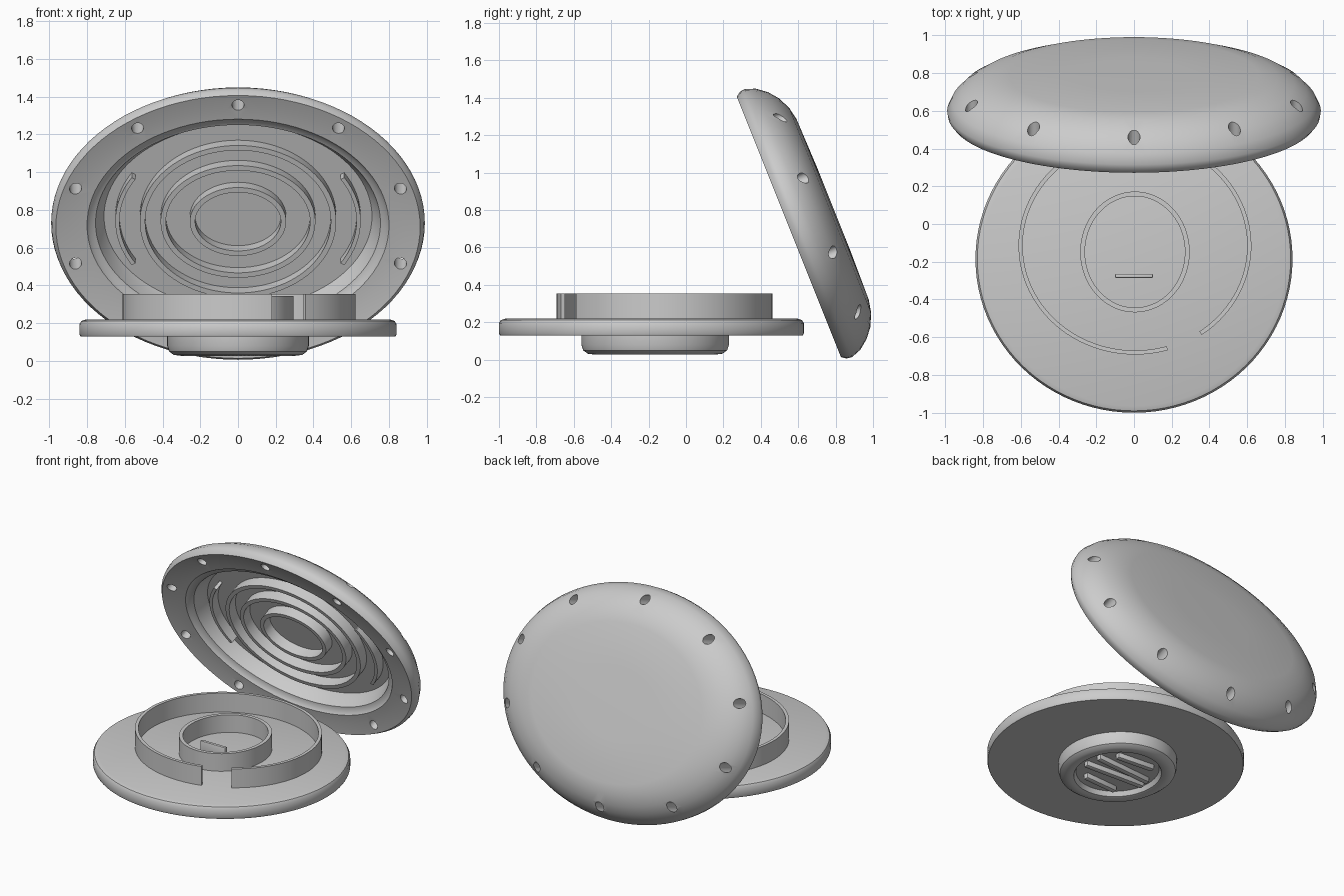
import bpy, bmesh
from math import cos, sin, pi, radians
from mathutils import Matrix

if "Cube" in bpy.data.objects:
    bpy.data.objects.remove(bpy.data.objects["Cube"])

N = 96
LID = Matrix.Translation((0, 0.55, 0.71)) @ Matrix.Rotation(radians(111.8), 4, 'X')


def finish(name, bm, matrix, angle=35):
    bmesh.ops.recalc_face_normals(bm, faces=bm.faces)
    me = bpy.data.meshes.new(name)
    bm.to_mesh(me)
    bm.free()
    ob = bpy.data.objects.new(name, me)
    bpy.context.collection.objects.link(ob)
    ob.matrix_world = matrix
    smooth(ob, angle)
    return ob


def smooth(ob, angle=35):
    bpy.ops.object.select_all(action='DESELECT')
    ob.select_set(True)
    bpy.context.view_layer.objects.active = ob
    bpy.ops.object.shade_smooth_by_angle(angle=radians(angle))


def revolve(name, profile, matrix):
    """Elliptical turned solid; profile rows are (x radius, y radius, z)."""
    bm = bmesh.new()
    rings = [[bm.verts.new((rx * cos(2 * pi * i / N), ry * sin(2 * pi * i / N), z))
              for i in range(N)] for rx, ry, z in profile]
    for a, b in zip(rings, rings[1:]):
        for i in range(N):
            j = (i + 1) % N
            bm.faces.new((a[i], a[j], b[j], b[i]))
    bm.faces.new(rings[0])
    bm.faces.new(rings[-1])
    return finish(name, bm, matrix)


def wall(name, rx, ry, t, z0, z1, matrix, a0=0, a1=360):
    """Thin upright elliptical wall, complete or only an arc."""
    bm = bmesh.new()
    full = a1 - a0 >= 360
    n = max(10, int(N * (a1 - a0) / 360))
    rows = []
    for i in range(n if full else n + 1):
        a = radians(a0 + (a1 - a0) * i / n)
        rows.append([bm.verts.new((x * cos(a), y * sin(a), z)) for x, y, z in
                     ((rx, ry, z0), (rx, ry, z1), (rx - t, ry - t, z1), (rx - t, ry - t, z0))])
    pairs = list(zip(rows, rows[1:]))
    if full:
        pairs.append((rows[-1], rows[0]))
    else:
        bm.faces.new(rows[0])
        bm.faces.new(rows[-1])
    for a, b in pairs:
        for k in range(4):
            m = (k + 1) % 4
            bm.faces.new((a[k], a[m], b[m], b[k]))
    return finish(name, bm, matrix)


def bar(name, loc, size, turn=0):
    bm = bmesh.new()
    bmesh.ops.create_cube(bm, size=1, matrix=Matrix.Diagonal((*size, 1)))
    bmesh.ops.bevel(bm, geom=bm.edges[:], offset=min(size) * 0.25, segments=2,
                    affect='EDGES', profile=0.5)
    return finish(name, bm, Matrix.Translation(loc) @ Matrix.Rotation(radians(turn), 4, 'Z'))


# Base plate with softened upper rim
revolve("base_plate", [(0.835, 0.81, 0.13), (0.84, 0.815, 0.14), (0.84, 0.815, 0.195),
                       (0.83, 0.805, 0.212), (0.805, 0.78, 0.22)],
        Matrix.Translation((0, -0.185, 0)))

# Walls standing on the base
wall("outer_wall", 0.617, 0.577, 0.022, 0.2, 0.355, Matrix.Translation((0.005, -0.115, 0)),
     -55, 286.4)
wall("inner_wall", 0.29, 0.32, 0.025, 0.2, 0.345, Matrix.Translation((0.005, -0.148, 0)))
bar("centre_tab", (0, -0.275, 0.26), (0.2, 0.022, 0.12))

# Foot boss below the base, hollowed, with ribs in the hollow
revolve("foot_boss", [(0.375, 0.395, 0.14), (0.375, 0.395, 0.08), (0.365, 0.385, 0.05),
                      (0.34, 0.36, 0.032), (0.30, 0.32, 0.027), (0.275, 0.295, 0.034),
                      (0.26, 0.28, 0.065)],
        Matrix.Translation((0, -0.165, 0)))
for i, (y, w, turn) in enumerate(((-0.34, 0.26, 3), (-0.2, 0.46, -3), (-0.11, 0.44, 4),
                                  (0.01, 0.28, -5))):
    bar(f"foot_rib_{i + 1}", (0, y, 0.052), (w, 0.04, 0.045), turn)

# Tilted oval lid: flat open face, rounded back, recessed inside
lid = revolve("lid", [(0.71, 0.525, -0.15), (0.73, 0.54, -0.12), (0.755, 0.56, -0.055),
                      (0.785, 0.59, -0.045), (0.80, 0.605, -0.025), (0.88, 0.67, -0.018),
                      (0.965, 0.75, 0), (0.985, 0.768, -0.025), (0.99, 0.772, -0.055),
                      (0.965, 0.752, -0.11), (0.915, 0.71, -0.165), (0.85, 0.66, -0.205),
                      (0.76, 0.59, -0.238), (0.66, 0.52, -0.252), (0.3, 0.24, -0.258)], LID)

# Ten holes through the lid rim
bm = bmesh.new()
for i in range(10):
    a = pi / 2 + i * pi / 5
    bmesh.ops.create_cone(bm, cap_ends=True, segments=20, radius1=0.032, radius2=0.032,
                          depth=0.6,
                          matrix=Matrix.Translation((0.905 * cos(a), 0.69 * sin(a), -0.1)))
cutter = finish("hole_cutter", bm, LID)
cutter.hide_render = True
mod = lid.modifiers.new("rim_holes", 'BOOLEAN')
mod.object = cutter
mod.operation = 'DIFFERENCE'
mod.solver = 'EXACT'
bpy.context.view_layer.update()
bpy.context.view_layer.objects.active = lid
bpy.ops.object.modifier_apply(modifier=mod.name)
bpy.data.objects.remove(cutter)
smooth(lid)

# Concentric ridges inside the lid
for i, (rx, ry) in enumerate(((0.52, 0.435), (0.41, 0.32), (0.255, 0.195))):
    wall(f"lid_ridge_{i + 1}", rx, ry, 0.028, -0.17, -0.075, LID)
for name, mid in (("right", 0), ("left", 180)):
    wall(f"lid_arc_{name}", 0.65, 0.5, 0.022, -0.17, -0.08, LID, mid - 30, mid + 30)
